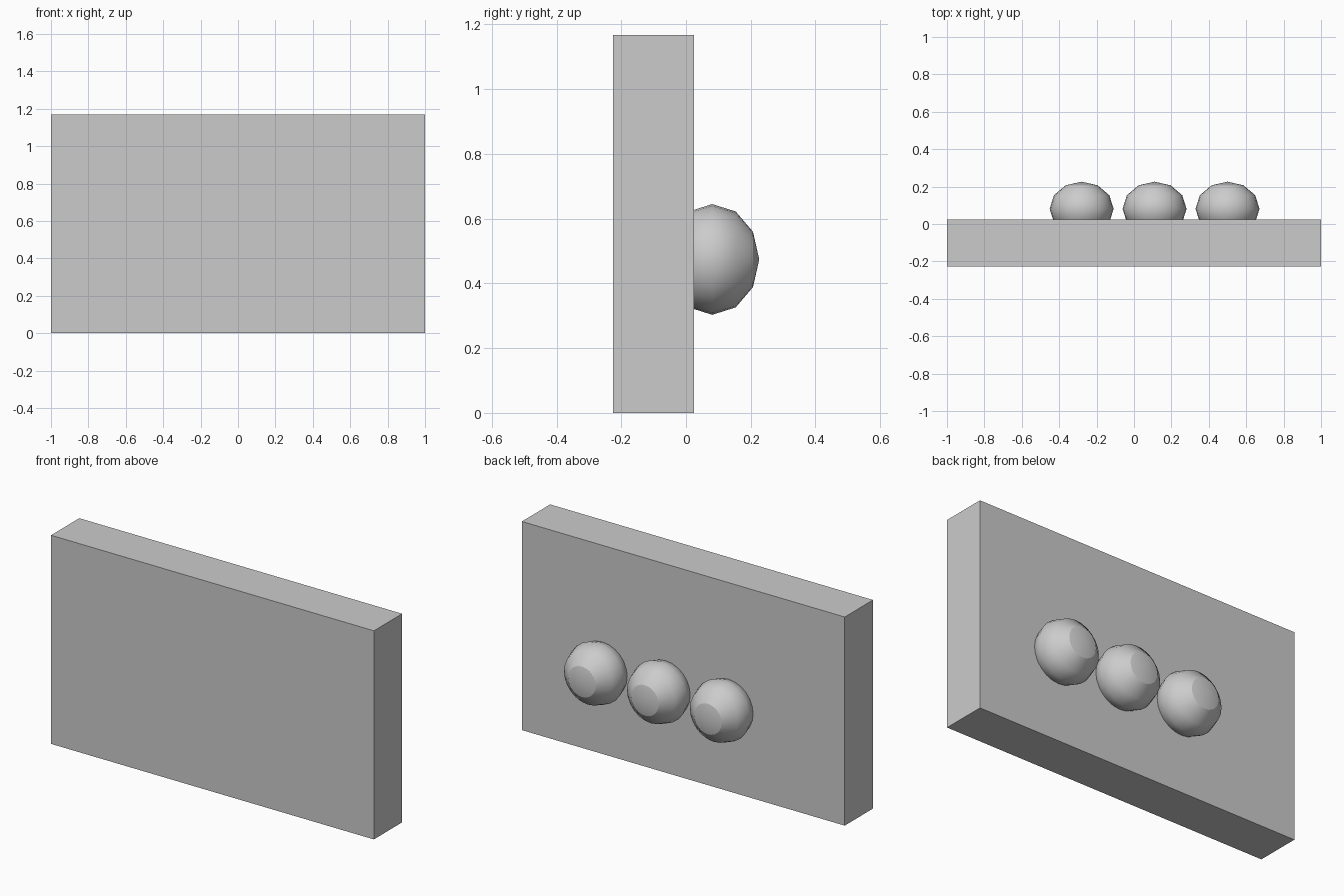
import bpy
import math

cube = bpy.data.objects.get("Cube")
if cube:
    bpy.data.objects.remove(cube, do_unlink=True)


def make_material(name, colour):
    mat = bpy.data.materials.new(name)
    mat.use_nodes = True
    mat.diffuse_color = colour
    mat.node_tree.nodes["Principled BSDF"].inputs["Base Color"].default_value = colour
    return mat


grey = make_material("light grey", (0.6, 0.6, 0.6, 1))

# Upright slab
bpy.ops.mesh.primitive_cube_add(size=1, location=(0, -0.101, 0.584))
slab = bpy.context.object
slab.name = "slab"
slab.scale = (2, 0.25, 1.168)
slab.data.materials.append(grey)

# Row of flattened knobs half sunk in the back face, poles pointing backwards
for i, x in enumerate((-0.28, 0.11, 0.5)):
    bpy.ops.mesh.primitive_uv_sphere_add(
        segments=24, ring_count=6, radius=0.171,
        location=(x, 0.081, 0.474), rotation=(-math.pi / 2, 0, 0))
    knob = bpy.context.object
    knob.name = f"knob_{i + 1}"
    knob.scale = (1, 1, 0.85)
    knob.data.materials.append(grey)
    bpy.ops.object.shade_smooth_by_angle(angle=math.radians(30))
